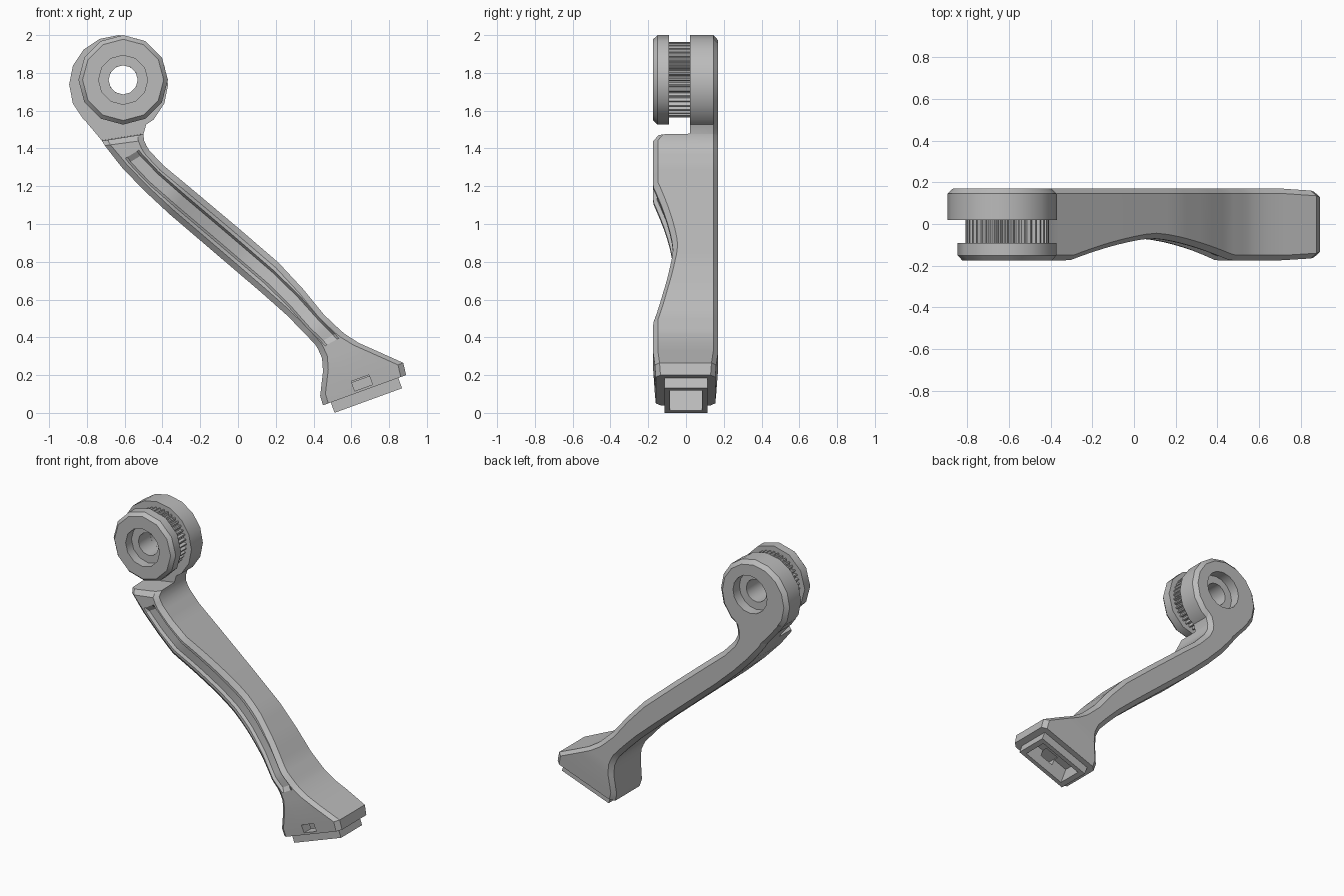
import bpy, bmesh, math
from mathutils import Matrix, Vector

if "Cube" in bpy.data.objects:
    bpy.data.objects.remove(bpy.data.objects["Cube"], do_unlink=True)

grey = bpy.data.materials.new("satin grey")
grey.use_nodes = True
colour = (0.5, 0.5, 0.5, 1)
grey.diffuse_color = colour
grey.node_tree.nodes["Principled BSDF"].inputs["Base Color"].default_value = colour


def add_object(name, bm):
    bmesh.ops.recalc_face_normals(bm, faces=bm.faces)
    mesh = bpy.data.meshes.new(name)
    bm.to_mesh(mesh)
    bm.free()
    mesh.materials.append(grey)
    ob = bpy.data.objects.new(name, mesh)
    bpy.context.collection.objects.link(ob)
    return ob


def bridge(bm, a, b):
    for i in range(len(a)):
        j = (i + 1) % len(a)
        bm.faces.new((a[i], a[j], b[j], b[i]))


def activate(ob):
    bpy.ops.object.select_all(action="DESELECT")
    ob.select_set(True)
    bpy.context.view_layer.objects.active = ob


def smooth(ob, angle):
    activate(ob)
    bpy.ops.object.shade_smooth_by_angle(angle=math.radians(angle))


def cut(ob, cutter):
    mod = ob.modifiers.new("cut", "BOOLEAN")
    mod.operation, mod.solver, mod.object = "DIFFERENCE", "EXACT", cutter
    activate(ob)
    bpy.ops.object.modifier_apply(modifier=mod.name)


# Arm: stations from foot to head (left x, left z, right x, right z, front, back, groove)
F, B, G = -0.174, 0.17, 0.02
stations = [
    (0.45, 0.04, 0.89, 0.20, -0.16, 0.155, 0),
    (0.435, 0.09, 0.875, 0.265, -0.165, 0.16, 0),
    (0.45, 0.22, 0.73, 0.33, F, B, 0),
    (0.445, 0.29, 0.64, 0.37, F, B, 0),
    (0.425, 0.335, 0.57, 0.415, F, B, 0),
    (0.41, 0.36, 0.545, 0.435, F, B, G),
    (0.345, 0.43, 0.455, 0.52, F, B, G),
    (0.25, 0.525, 0.345, 0.655, F, B, G),
    (0.12, 0.64, 0.215, 0.795, F, B, G),
    (-0.12, 0.845, 0.0, 0.98, F, B, G),
    (-0.36, 1.05, -0.25, 1.19, F, B, G),
    (-0.50, 1.18, -0.395, 1.31, F, B, G),
    (-0.615, 1.30, -0.47, 1.39, F, B, G),
    (-0.635, 1.325, -0.485, 1.415, F, B, 0),
    (-0.705, 1.415, -0.498, 1.443, F, B, 0),
    (-0.72, 1.44, -0.50, 1.475, -0.145, B, 0),
    (-0.722, 1.443, -0.50, 1.478, 0.02, B, 0),
    (-0.795, 1.53, -0.485, 1.53, 0.02, B, 0),
    (-0.85, 1.60, -0.425, 1.59, 0.02, B, 0),
]


def section(bm, lx, lz, rx, rz, front, back, groove):
    left, right = Vector((lx, 0, lz)), Vector((rx, 0, rz))
    w, mid = (right - left).length, (left + right) / 2
    across = (right - left) / w
    # Scooped front along the middle of the arm
    u = (mid.x - 0.06) * 0.77 - (mid.z - 0.825) * 0.64
    front += 0.105 * max(0, 1 - (abs(u) / 0.52) ** 1.5)
    c, e = 0.03, 0.025
    fe = 0 if front > 0 else e
    m, floor = w / 2, front + groove
    pts = [(0, back - e), (0, front + fe), (c, front), (m - 0.042, front),
           (m - 0.03, floor), (m + 0.03, floor), (m + 0.042, front),
           (w - c, front), (w, front + fe), (w, back - e), (w - c, back), (c, back)]
    return [bm.verts.new(left + across * t + Vector((0, y, 0))) for t, y in pts]


bm = bmesh.new()
rows = []
for a, b in zip(stations, stations[1:]):
    steps = 4 if a[6] and b[6] else 1
    for k in range(steps):
        rows.append([p + (q - p) * k / steps for p, q in zip(a, b)])
rows.append(stations[-1])
loops = [section(bm, *r) for r in rows]
for a, b in zip(loops, loops[1:]):
    bridge(bm, a, b)
bm.faces.new(loops[0])
bm.faces.new(loops[-1])
arm = add_object("arm", bm)

# Foot plug with its socket and latch window, tilted with the foot
tilt = Matrix.Translation((0.67, 0, 0.12)) @ Matrix.Rotation(math.radians(-20), 4, "Y")


def tilted_box(name, low, high):
    bm = bmesh.new()
    size = [h - l for l, h in zip(low, high)]
    centre = [(h + l) / 2 for l, h in zip(low, high)]
    place = tilt @ Matrix.Translation(centre) @ Matrix.Diagonal((*size, 1))
    bmesh.ops.create_cube(bm, size=1, matrix=place)
    return add_object(name, bm)


plug = tilted_box("foot_plug", (-0.19, -0.115, -0.058), (0.19, 0.115, 0.01))
socket = tilted_box("socket_cutter", (-0.155, -0.085, -0.1), (0.155, 0.085, 0.06))
latch = tilted_box("latch_cutter", (-0.05, -0.25, 0.014), (0.05, -0.05, 0.068))
cut(arm, socket)
cut(arm, latch)
cut(plug, socket)
for helper in (socket, latch):
    bpy.data.objects.remove(helper, do_unlink=True)
smooth(arm, 25)

# Pivot parts: closed rings around the pivot hole
HOLE, HEAD = (-0.608, 1.763), (-0.632, 1.738)


def ring_part(name, count, profile):
    bm = bmesh.new()
    loops = []
    for (cx, cz), radius, y, notch in profile:
        loop = []
        for i in range(count):
            ang = math.tau * i / count
            r = radius - (notch if i % 4 > 1 else 0)
            loop.append(bm.verts.new((cx + r * math.cos(ang), y, cz + r * math.sin(ang))))
        loops.append(loop)
    for a, b in zip(loops, loops[1:] + loops[:1]):
        bridge(bm, a, b)
    smooth(add_object(name, bm), 33)


ring_part("pivot_head", 16, [
    (HOLE, 0.077, 0.02, 0), (HEAD, 0.262, 0.02, 0), (HEAD, 0.262, 0.145, 0),
    (HEAD, 0.235, B, 0), (HOLE, 0.13, B, 0), (HOLE, 0.13, 0.1, 0), (HOLE, 0.077, 0.1, 0)])
ring_part("pivot_cap", 12, [
    (HOLE, 0.077, -0.09, 0), (HOLE, 0.237, -0.09, 0), (HOLE, 0.237, -0.15, 0),
    (HOLE, 0.215, F, 0), (HOLE, 0.13, F, 0), (HOLE, 0.13, -0.11, 0), (HOLE, 0.077, -0.11, 0)])
ring_part("pivot_gear", 160, [
    (HOLE, 0.077, -0.092, 0), (HOLE, 0.2, -0.092, 0.018),
    (HOLE, 0.2, 0.022, 0.018), (HOLE, 0.077, 0.022, 0)])
